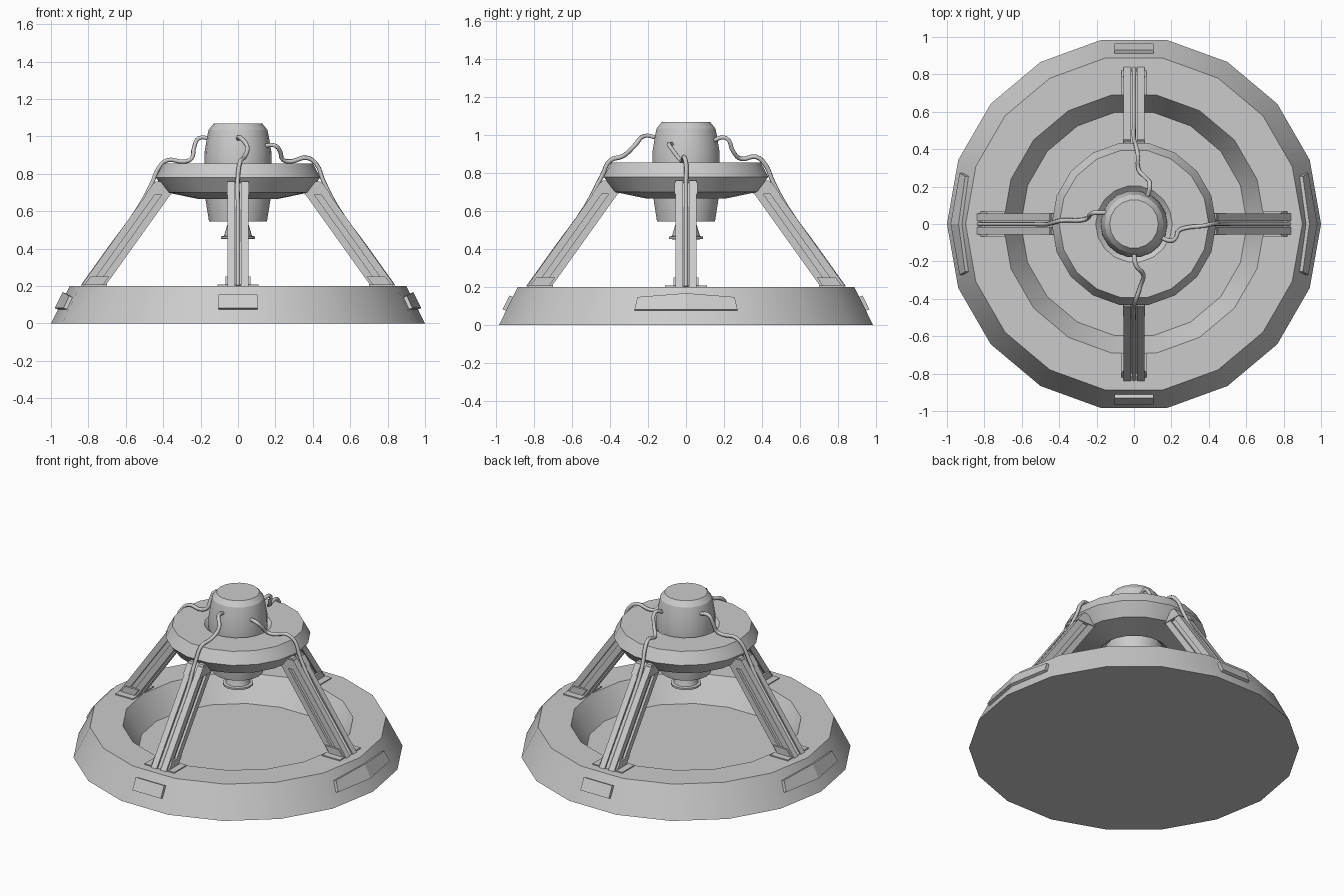
import bpy, bmesh, math
from mathutils import Matrix, Vector

if "Cube" in bpy.data.objects:
    bpy.data.objects.remove(bpy.data.objects["Cube"])

SIDES = 18


def finish(name, bm, smooth=True):
    bmesh.ops.recalc_face_normals(bm, faces=bm.faces)
    me = bpy.data.meshes.new(name)
    bm.to_mesh(me)
    bm.free()
    ob = bpy.data.objects.new(name, me)
    bpy.context.collection.objects.link(ob)
    if smooth:
        bpy.ops.object.select_all(action='DESELECT')
        ob.select_set(True)
        bpy.context.view_layer.objects.active = ob
        bpy.ops.object.shade_smooth_by_angle(angle=math.radians(25))
    return ob


def lathe(name, profile, loop=False):
    """Revolve (radius, height) points; caps the ends, or joins them if loop."""
    bm = bmesh.new()
    rings = []
    for r, z in profile:
        rings.append([bm.verts.new((r * math.cos(math.tau * i / SIDES),
                                    r * math.sin(math.tau * i / SIDES), z))
                      for i in range(SIDES)])
    pairs = list(zip(rings, rings[1:]))
    if loop:
        pairs.append((rings[-1], rings[0]))
    else:
        bm.faces.new(rings[0])
        bm.faces.new(rings[-1])
    for a, b in pairs:
        for i in range(SIDES):
            j = (i + 1) % SIDES
            bm.faces.new((a[i], a[j], b[j], b[i]))
    return finish(name, bm)


def leg_r(z):
    """Radius of the strut's centre line at height z."""
    return 0.775 - (z - 0.2) * 0.4 / 0.56


def sheared(bm, outline, z0, z1, slope=True):
    """Extrude a (radial, tangential) outline along the strut direction."""
    loops = []
    for z in (z0, z1):
        c = leg_r(z) if slope else 0
        loops.append([bm.verts.new((c + r, t, z)) for r, t in outline])
    bm.faces.new(loops[0])
    bm.faces.new(loops[1])
    n = len(outline)
    for i in range(n):
        j = (i + 1) % n
        bm.faces.new((loops[0][i], loops[0][j], loops[1][j], loops[1][i]))


def rect(r0, r1, t0, t1):
    return [(r0, t0), (r1, t0), (r1, t1), (r0, t1)]


def turned(name, bm, angle, smooth=False):
    bmesh.ops.rotate(bm, verts=bm.verts, cent=(0, 0, 0),
                     matrix=Matrix.Rotation(angle, 3, 'Z'))
    return finish(name, bm, smooth)


# Base dish with raised rim
lathe("base", [(1.0, 0), (0.9, 0.2), (0.7, 0.2), (0.605, 0.04)])

# Upper collar
lathe("collar", [(0.40, 0.855), (0.44, 0.78), (0.38, 0.70), (0.21, 0.665),
                 (0.165, 0.70), (0.165, 0.82), (0.205, 0.855)], loop=True)

# Central body and nozzle
lathe("core_body", [(0.12, 0.545), (0.155, 0.545), (0.175, 0.67), (0.18, 0.86),
                    (0.178, 0.92), (0.165, 1.0), (0.157, 1.035), (0.13, 1.068)])
lathe("nozzle", [(0.055, 0.56), (0.055, 0.535), (0.075, 0.468), (0.092, 0.465),
                 (0.092, 0.453), (0.065, 0.45)])

# Struts with feet and clamps
half = [(0.065, 0.015), (0.065, 0.055), (0.018, 0.055), (0.018, 0.04),
        (-0.018, 0.04), (-0.018, 0.055), (-0.065, 0.055), (-0.065, 0.015),
        (-0.03, 0.015)]
half = [(0.03, 0.015)] + half
beam = half + [(r, -t) for r, t in reversed(half)]
for k, side in enumerate(("right", "back", "left", "front")):
    ang = k * math.pi / 2
    bm = bmesh.new()
    sheared(bm, beam, 0.19, 0.76)
    turned(side + "_strut", bm, ang)

    bm = bmesh.new()
    sheared(bm, rect(0.70, 0.83, -0.11, 0.11), 0.19, 0.207, False)
    for s in (-1, 1):
        sheared(bm, rect(-0.05, 0.05, s * 0.05, s * 0.066), 0.2, 0.25)
    turned(side + "_foot", bm, ang)

    bm = bmesh.new()
    for s in (-1, 1):
        sheared(bm, rect(-0.07, 0.07, s * 0.018, s * 0.06), 0.69, 0.75)
    turned(side + "_clamp", bm, ang)

# Raised rim panels: short flat ones front and back, long bent ones at the sides
def panel(name, columns, bend, angle):
    bm = bmesh.new()
    base = 1.0 if bend else math.cos(math.pi / SIDES)
    tan = math.tan(math.pi / SIDES) if bend else 0
    layers = []
    for off in (-0.02, 0.018):
        rows = []
        for zi in (0, 1):
            rows.append([])
            for low, high, z0, z1 in columns:
                t, z = ((low, z0), (high, z1))[zi]
                x = base * (1 - 0.5 * z) - abs(t) * tan + off
                rows[-1].append(bm.verts.new((x, t, z + off * 0.4)))
        layers.append(rows[0] + rows[1][::-1])
    n, m = len(layers[0]), len(columns)
    for lay in layers:
        for i in range(m - 1):
            bm.faces.new((lay[i], lay[i + 1], lay[n - 2 - i], lay[n - 1 - i]))
    for i in range(n):
        j = (i + 1) % n
        bm.faces.new((layers[0][i], layers[0][j], layers[1][j], layers[1][i]))
    turned(name, bm, angle)


flat = [(-0.105, -0.105, 0.075, 0.148), (0.105, 0.105, 0.075, 0.148)]
bent = [(-0.272, -0.255, 0.075, 0.14), (0, 0, 0.075, 0.16),
        (0.272, 0.255, 0.075, 0.14)]
panel("front_panel", flat, False, -math.pi / 2)
panel("back_panel", flat, False, math.pi / 2)
panel("right_panel", bent, True, 0)
panel("left_panel", bent, True, math.pi)

# Cables from the body, over the collar and down each strut
cables = {
    "front": [(0, -.15, .985), (.01, -.22, .995), (.05, -.27, .945),
              (.035, -.33, .89), (.012, -.40, .865), (0, -.44, .79)],
    "back": [(.07, .14, .97), (.085, .21, .985), (.06, .25, .91),
             (.025, .29, .875), (.02, .37, .885), (.01, .42, .84), (0, .455, .76)],
    "left": [(-.14, .06, .985), (-.21, .06, .99), (-.235, .05, .94),
             (-.25, .03, .88), (-.29, .02, .865), (-.38, .02, .872),
             (-.425, .01, .83), (-.46, 0, .75)],
    "right": [(.14, -.07, .95), (.2, -.09, .95), (.225, -.07, .92),
              (.24, -.035, .875), (.28, -.02, .866), (.37, -.01, .885),
              (.42, 0, .85), (.455, 0, .765)],
}
dirs = {"front": (0, -1), "back": (0, 1), "left": (-1, 0), "right": (1, 0)}
for side, pts in cables.items():
    dx, dy = dirs[side]
    path = pts + [(dx * (leg_r(z) + 0.055), dy * (leg_r(z) + 0.055), z)
                  for z in (0.62, 0.4, 0.2)]
    cu = bpy.data.curves.new(side + "_cable", 'CURVE')
    cu.dimensions = '3D'
    cu.bevel_depth = 0.012
    cu.bevel_resolution = 1
    cu.resolution_u = 4
    cu.use_fill_caps = True
    sp = cu.splines.new('BEZIER')
    sp.bezier_points.add(len(path) - 1)
    for bp, co in zip(sp.bezier_points, path):
        bp.co = Vector(co)
        bp.handle_left_type = bp.handle_right_type = 'AUTO'
    ob = bpy.data.objects.new(side + "_cable", cu)
    bpy.context.collection.objects.link(ob)
